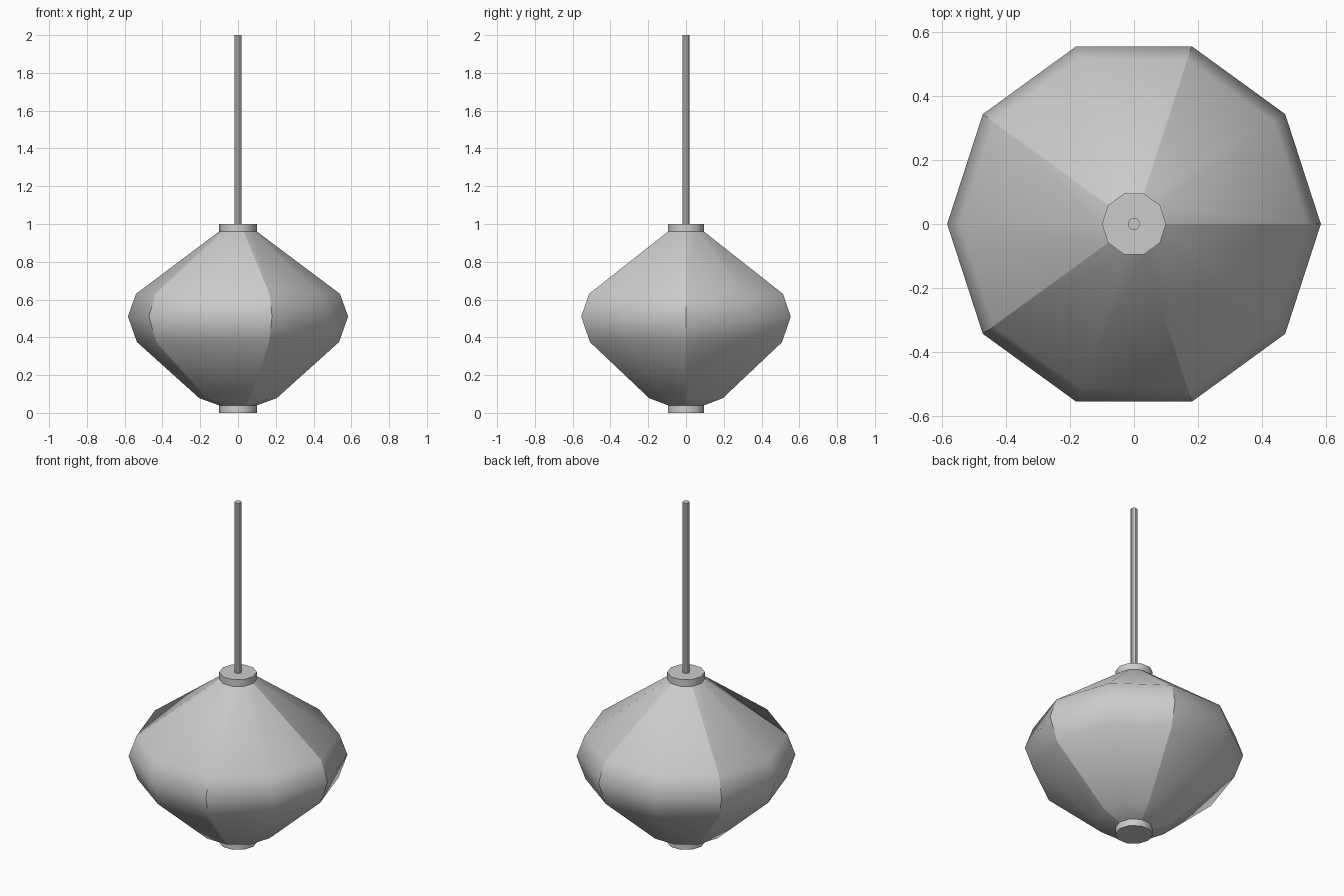
import bpy
import bmesh
from math import cos, sin, pi

cube = bpy.data.objects.get("Cube")
if cube:
    bpy.data.objects.remove(cube, do_unlink=True)

grey = bpy.data.materials.new("light grey")
grey.use_nodes = True
colour = (0.6, 0.6, 0.6, 1)
grey.diffuse_color = colour
grey.node_tree.nodes["Principled BSDF"].inputs["Base Color"].default_value = colour


def lathe(name, profile, sides, seam_step=0, smooth=True):
    """Revolve (radius, height) points; every seam_step-th meridian is sharp."""
    bm = bmesh.new()
    rings = []
    for r, z in profile:
        rings.append([bm.verts.new((r * cos(2 * pi * i / sides),
                                    r * sin(2 * pi * i / sides), z))
                      for i in range(sides)])
    for low, high in zip(rings, rings[1:]):
        for i in range(sides):
            j = (i + 1) % sides
            bm.faces.new((low[i], low[j], high[j], high[i])).smooth = smooth
    ends = [bm.faces.new(rings[0][::-1]), bm.faces.new(rings[-1])]
    for end in ends:
        for edge in end.edges:
            edge.smooth = False
    if seam_step:
        for low, high in zip(rings, rings[1:]):
            for i in range(0, sides, seam_step):
                bm.edges.get((low[i], high[i])).smooth = False
    mesh = bpy.data.meshes.new(name)
    bm.to_mesh(mesh)
    bm.free()
    mesh.materials.append(grey)
    obj = bpy.data.objects.new(name, mesh)
    bpy.context.collection.objects.link(obj)
    return obj


# Faceted shade made of five panels, each softly folded down its middle
lathe("lamp_shade", [(0.1, 0.04), (0.205, 0.078), (0.535, 0.375),
                     (0.583, 0.51), (0.54, 0.63), (0.1, 0.96)], 10, seam_step=2)

# End collars
lathe("bottom_collar", [(0.1, 0), (0.1, 0.045)], 10)
lathe("top_collar", [(0.1, 0.955), (0.1, 1)], 10)

# Hanging rod
lathe("hanging_rod", [(0.019, 0.99), (0.019, 2)], 10, smooth=False)
